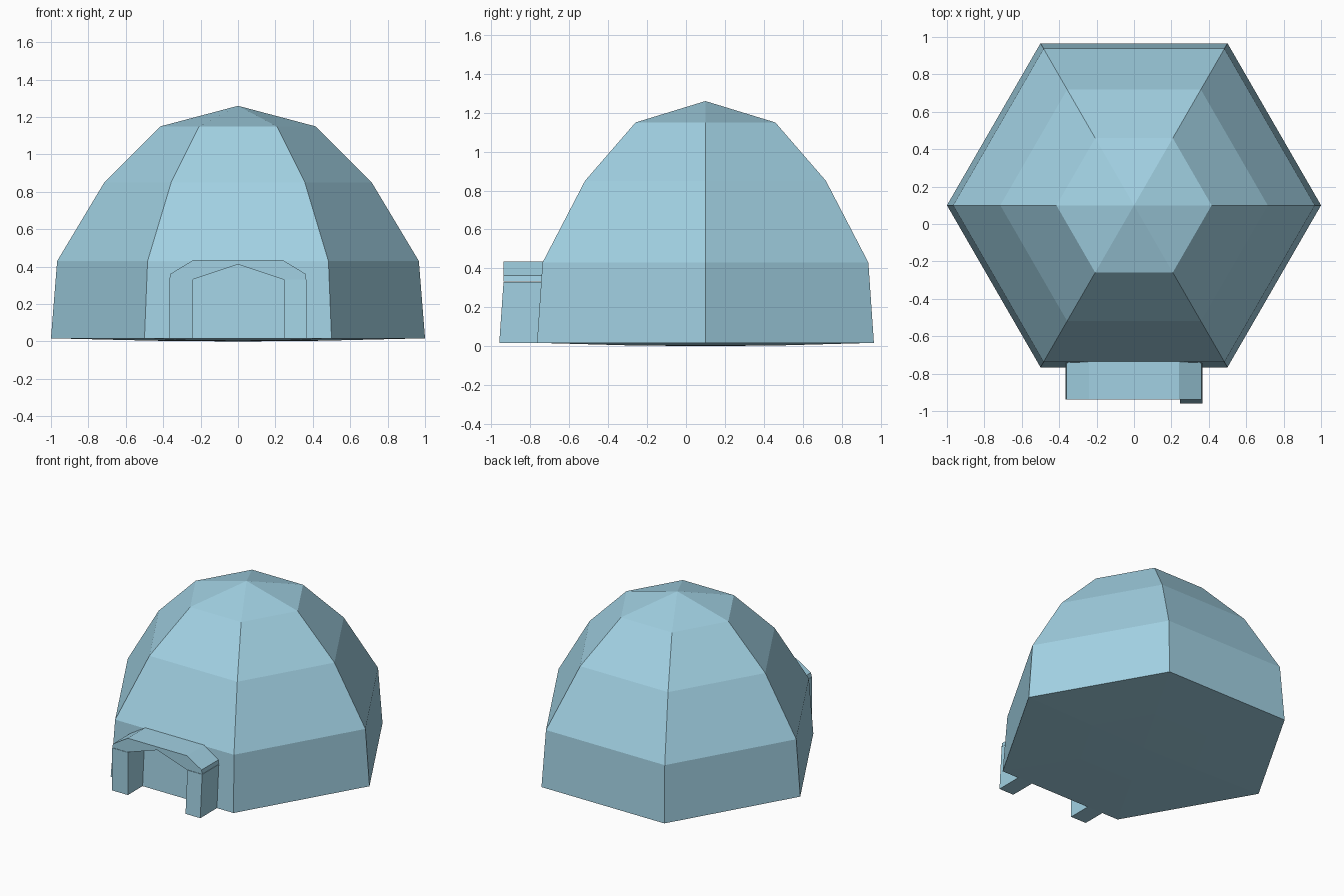
import bpy
import math

if "Cube" in bpy.data.objects:
    bpy.data.objects.remove(bpy.data.objects["Cube"])

ice = bpy.data.materials.new("ice_blue")
ice.diffuse_color = (0.36, 0.64, 0.77, 1)
ice.use_nodes = True
ice.node_tree.nodes["Principled BSDF"].inputs["Base Color"].default_value = ice.diffuse_color


def add_object(name, verts, faces):
    mesh = bpy.data.meshes.new(name)
    mesh.from_pydata(verts, [], faces)
    mesh.materials.append(ice)
    obj = bpy.data.objects.new(name, mesh)
    bpy.context.collection.objects.link(obj)
    return obj


def lathe(name, profile, bottom_z, top_z, cy, sides=6):
    """Stack of polygon rings closed by a point below and above."""
    verts = [(r * math.cos(math.tau * i / sides), cy + r * math.sin(math.tau * i / sides), z)
             for r, z in profile for i in range(sides)]
    lo, hi = len(verts), len(verts) + 1
    verts += [(0, cy, bottom_z), (0, cy, top_z)]
    last = (len(profile) - 1) * sides
    faces = []
    for i in range(sides):
        j = (i + 1) % sides
        faces += [(k + i, k + j, k + sides + j, k + sides + i) for k in range(0, last, sides)]
        faces += [(lo, j, i), (hi, last + i, last + j)]
    return add_object(name, verts, faces)


def prism(name, outline, quads):
    """Outline of (x, z, front y, back y) points, counter-clockwise seen from the front."""
    n = len(outline)
    verts = [(x, f, z) for x, z, f, b in outline] + [(x, b, z) for x, z, f, b in outline]
    faces = [(i, i + n, (i + 1) % n + n, (i + 1) % n) for i in range(n)]
    for q in quads:
        faces += [q, tuple(i + n for i in reversed(q))]
    return add_object(name, verts, faces)


# six-sided dome with a very shallow bulged underside
lathe("dome", [(0.45, 0.004), (1.0, 0.017), (0.967, 0.43), (0.715, 0.85), (0.415, 1.15)],
      0.0, 1.26, 0.1)

# entrance lintel: chamfered top, peaked underside
F, B = -0.938, -0.735
prism("entrance_lintel",
      [(x, z, F, B) for x, z in [(-0.367, 0.332), (-0.24, 0.332), (0, 0.412), (0.24, 0.332),
                                 (0.365, 0.332), (0.36, 0.362), (0.24, 0.435), (-0.24, 0.435),
                                 (-0.36, 0.362)]],
      [(0, 1, 7, 8), (1, 2, 7), (2, 6, 7), (2, 3, 6), (3, 4, 5, 6)])

# entrance posts, the right one stepping slightly forward at its foot
for name, x0, x1, foot in [("left_post", -0.367, -0.24, -0.938), ("right_post", 0.245, 0.365, -0.96)]:
    prism(name, [(x0, 0.017, foot, -0.75), (x1, 0.017, foot, -0.75),
                 (x1, 0.33, F, B), (x0, 0.33, F, B)], [(0, 1, 2, 3)])
